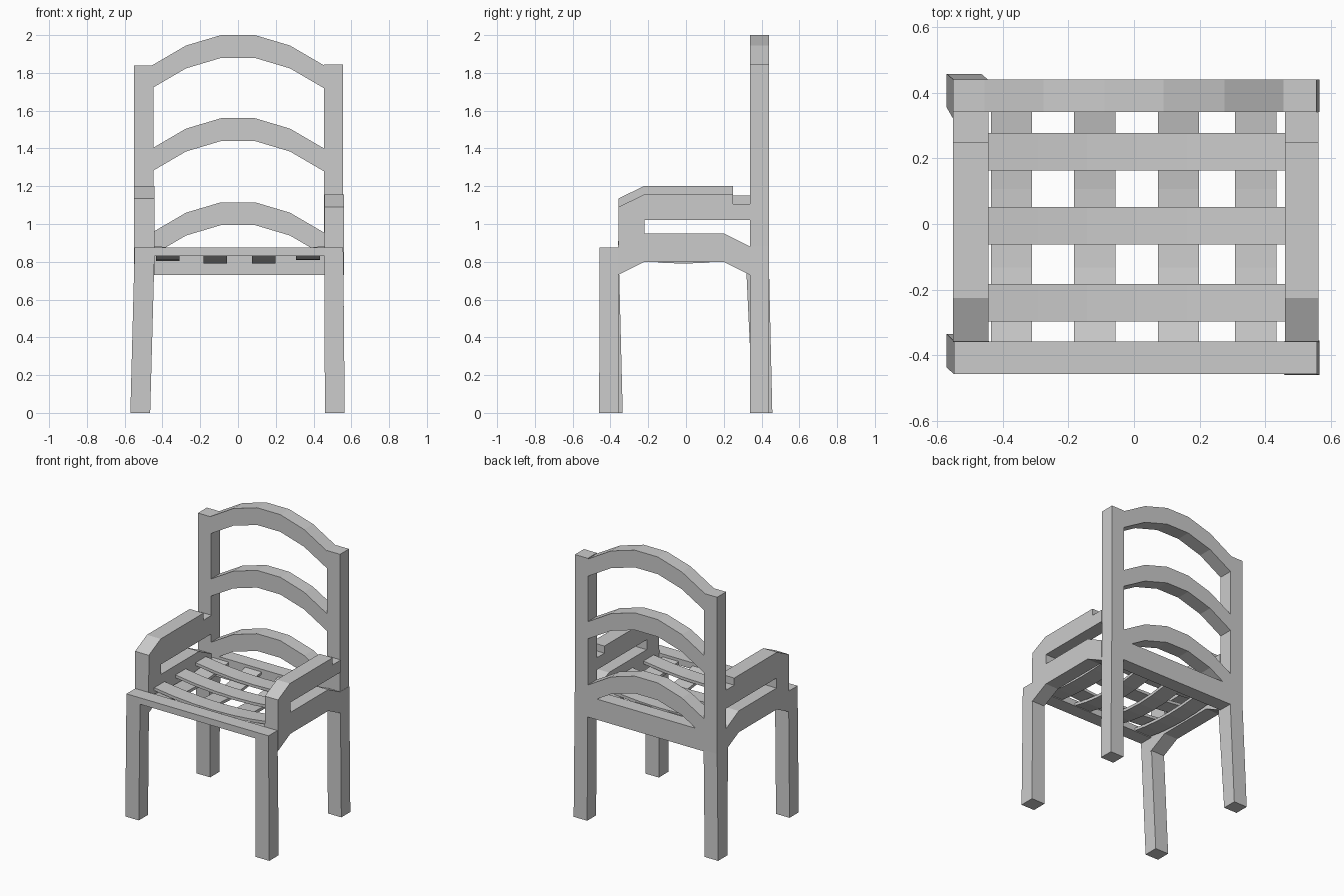
import bpy, bmesh

cube = bpy.data.objects.get("Cube")
if cube:
    bpy.data.objects.remove(cube)

# One plain grey for the whole chair
grey = bpy.data.materials.new("plain grey")
grey.use_nodes = True
grey.diffuse_color = (0.6, 0.6, 0.6, 1)
grey.node_tree.nodes["Principled BSDF"].inputs["Base Color"].default_value = (0.6, 0.6, 0.6, 1)


def loft(name, start, end):
    """Solid between two matching outlines."""
    bm = bmesh.new()
    a = [bm.verts.new(p) for p in start]
    b = [bm.verts.new(p) for p in end]
    bm.faces.new(a)
    bm.faces.new(b)
    for i in range(len(a)):
        j = (i + 1) % len(a)
        bm.faces.new((a[i], a[j], b[j], b[i]))
    bmesh.ops.recalc_face_normals(bm, faces=bm.faces)
    mesh = bpy.data.meshes.new(name)
    bm.to_mesh(mesh)
    bm.free()
    mesh.materials.append(grey)
    obj = bpy.data.objects.new(name, mesh)
    bpy.context.collection.objects.link(obj)
    return obj


def along_x(name, yz, x0, x1):
    return loft(name, [(x0, y, z) for y, z in yz], [(x1, y, z) for y, z in yz])


def along_y(name, xz, y0, y1):
    return loft(name, [(x, y0, z) for x, z in xz], [(x, y1, z) for x, z in xz])


def rect(x0, x1, y0, y1, z):
    return [(x0, y0, z), (x1, y0, z), (x1, y1, z), (x0, y1, z)]


def box(name, x0, x1, y0, y1, z0, z1):
    return loft(name, rect(x0, x1, y0, y1, z0), rect(x0, x1, y0, y1, z1))


def strip(line, thickness):
    """Closed outline of a bent strip whose upper edge is the given line."""
    return line + [(u, z - thickness) for u, z in reversed(line)]


def sag(u0, u1, z_end, z_mid, steps=6):
    """Shallow hanging curve for the seat slats."""
    line = []
    for i in range(steps + 1):
        t = i / steps
        line.append((u0 + (u1 - u0) * t, z_end - (z_end - z_mid) * 4 * t * (1 - t)))
    return line


BACK = (0.34, 0.44)
FRONT = (-0.457, -0.357)

# Legs: straight on the left, splayed on the right
loft("left_front_leg", rect(0.46, 0.565, -0.46, -0.355, 0), rect(0.457, 0.557, *FRONT, 0.875))
loft("left_back_leg", rect(0.46, 0.565, 0.34, 0.44, 0), rect(0.457, 0.557, *BACK, 0.88))
loft("right_front_leg", rect(-0.57, -0.465, -0.437, -0.335, 0), rect(-0.547, -0.441, *FRONT, 0.875))
loft("right_back_leg", rect(-0.57, -0.465, 0.355, 0.457, 0), rect(-0.55, -0.445, 0.32, 0.44, 0.74))

# Back posts
box("left_back_post", 0.455, 0.555, *BACK, 0.73, 1.845)
box("right_back_post", -0.55, -0.447, *BACK, 0.73, 1.84)

# Arm, arm support and side rail of each side in one outline
for side, x0, x1, top in (("left", 0.459, 0.561, 1.155), ("right", -0.55, -0.443, 1.2)):
    outline = [(-0.36, 0.73), (-0.22, 0.80), (0.2, 0.80), (0.34, 0.73),
               (0.34, 0.88), (0.2, 0.95), (-0.22, 0.95), (-0.22, 1.02), (0.34, 1.02),
               (0.34, top - 0.05), (0.25, top - 0.05), (0.25, top),
               (-0.225, top), (-0.357, top - 0.065)]
    along_x(side + "_arm_and_side_rail", outline, x0, x1)

# Seat rails
box("front_rail", -0.45, 0.465, *FRONT, 0.83, 0.875)
box("back_rail", -0.45, 0.46, *BACK, 0.73, 0.875)

# Arched back rails
for name, crown in (("top", 2.0), ("middle", 1.56), ("lower", 1.115)):
    half = [(0.09, crown), (0.275, crown - 0.055), (0.455, crown - 0.16)]
    line = [(-x, z) for x, z in reversed(half)] + half
    along_y(name + "_back_arch", strip(line, 0.121), *BACK)

# Seat slats running front to back, hanging under the cross slats
for i, (x0, low) in enumerate(((-0.435, 0.825), (-0.182, 0.81), (0.073, 0.81), (0.308, 0.83))):
    along_x("long_slat_%d" % (i + 1), strip(sag(-0.37, 0.345, 0.857, low), 0.02), x0, x0 + 0.125)

# Seat slats running side to side
for i, y in enumerate((-0.24, -0.005, 0.22)):
    along_y("cross_slat_%d" % (i + 1), strip(sag(-0.445, 0.462, 0.885, 0.85), 0.02), y - 0.057, y + 0.057)
